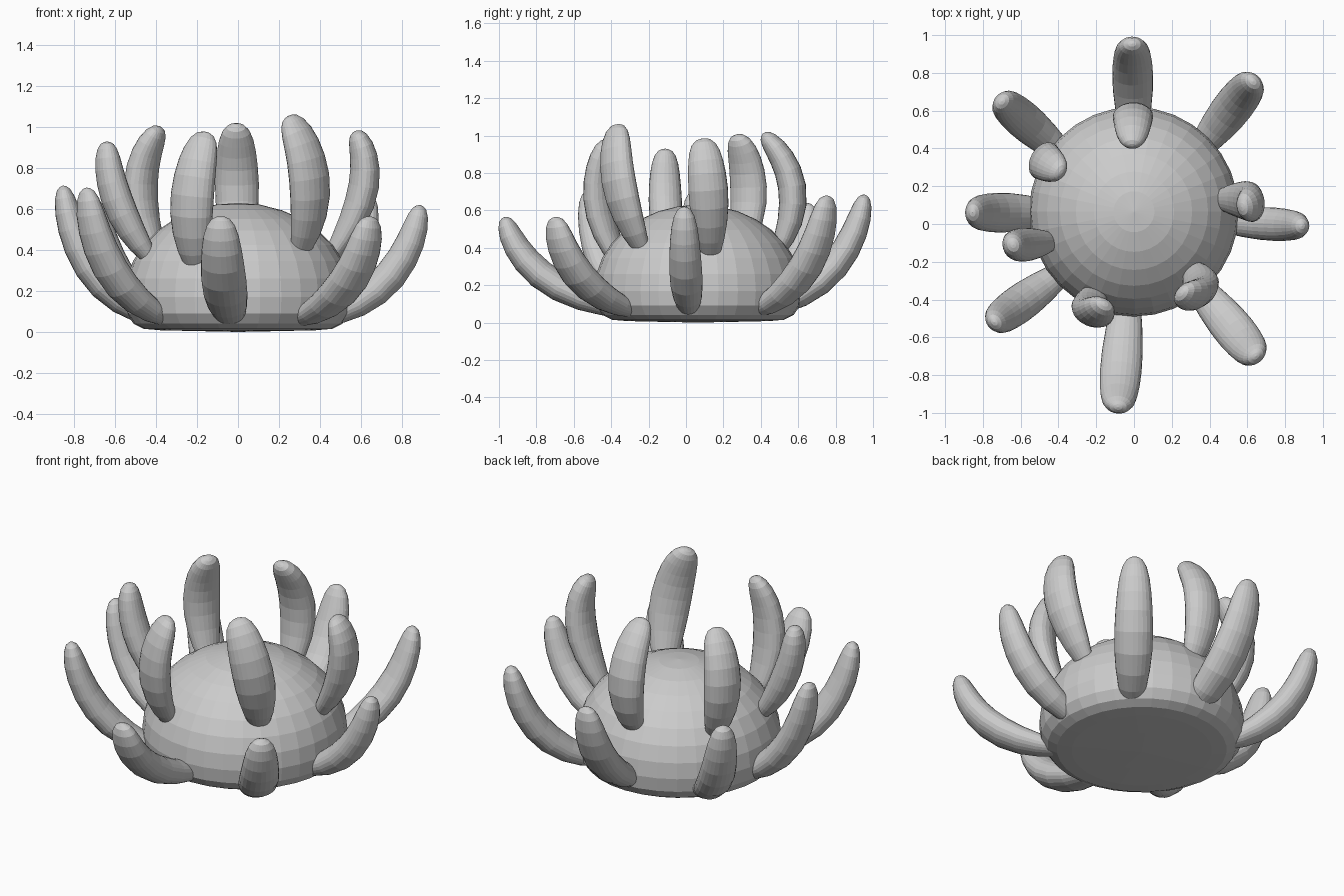
import bpy, bmesh, math
from mathutils import Vector

if "Cube" in bpy.data.objects:
    bpy.data.objects.remove(bpy.data.objects["Cube"])

CENTRE = Vector((0, 0.065, 0))


def make_object(name, bm):
    bmesh.ops.recalc_face_normals(bm, faces=bm.faces)
    mesh = bpy.data.meshes.new(name)
    bm.to_mesh(mesh)
    bm.free()
    obj = bpy.data.objects.new(name, mesh)
    bpy.context.collection.objects.link(obj)
    return obj


def skin(bm, rings, start, end):
    """Bridge rings of points and close both ends with a pole."""
    rows = [[bm.verts.new(p) for p in ring] for ring in rings]
    n = len(rows[0])
    for a, b in zip(rows, rows[1:]):
        for i in range(n):
            bm.faces.new((a[i], a[(i + 1) % n], b[(i + 1) % n], b[i]))
    for row, pole in ((rows[0], start), (rows[-1], end)):
        v = bm.verts.new(pole)
        for i in range(n):
            bm.faces.new((row[i], row[(i + 1) % n], v))


# Body: domed top, rounded rim and nearly flat underside
def body():
    R, Z, H, n = 0.555, 0.17, 0.46, 32
    profile = [(R * math.sin(k * math.pi / 16), Z + H * math.cos(k * math.pi / 16))
               for k in range(1, 9)]
    profile += [(0.545, 0.09), (0.51, 0.04), (0.46, 0.015), (0.38, 0.008), (0.2, 0.004)]
    rings = [[CENTRE + Vector((r * math.cos(2 * math.pi * i / n),
                               r * math.sin(2 * math.pi * i / n), z)) for i in range(n)]
             for r, z in profile]
    bm = bmesh.new()
    skin(bm, rings, CENTRE + Vector((0, 0, Z + H)), CENTRE)
    make_object("dome_body", bm)


# Tentacle: bent, slightly flattened cigar through base, middle and tip
TAPER = [(0.015, 0.35), (0.05, 0.55), (0.14, 0.73), (0.26, 0.88), (0.4, 0.98), (0.54, 1.0),
         (0.67, 0.96), (0.78, 0.89), (0.87, 0.79), (0.94, 0.63), (0.98, 0.42), (0.995, 0.2)]


def tentacle(name, base, mid, tip, width, thick, n=24):
    a, m, b = Vector(base), Vector(mid), Vector(tip)
    c = 2 * m - (a + b) / 2
    out = m - CENTRE
    side0 = Vector((-out.y, out.x, 0)).normalized()
    rings = []
    for t, s in TAPER:
        p = a * (1 - t) ** 2 + c * 2 * t * (1 - t) + b * t * t
        d = ((c - a) * (1 - t) + (b - c) * t).normalized()
        side = (side0 - d * side0.dot(d)).normalized()
        nor = d.cross(side)
        rings.append([p + side * (width * s * math.cos(2 * math.pi * i / n))
                      + nor * (thick * s * math.sin(2 * math.pi * i / n)) for i in range(n)])
    bm = bmesh.new()
    skin(bm, rings, a, b)
    make_object(name, bm)


body()

# Outer ring: base and tip, leaning outwards
outer = [
    ((0, 0.38, 0.06), (-0.01, 0.955, 0.685), 0.108),
    ((0.31, 0.35, 0.06), (0.63, 0.755, 0.68), 0.105),
    ((0.38, 0.02, 0.06), (0.89, -0.01, 0.62), 0.088),
    ((0.28, -0.26, 0.06), (0.645, -0.70, 0.565), 0.108),
    ((-0.03, -0.28, 0.06), (-0.085, -0.97, 0.565), 0.11),
    ((-0.33, -0.22, 0.06), (-0.74, -0.52, 0.705), 0.1),
    ((-0.38, 0.06, 0.06), (-0.855, 0.06, 0.715), 0.105),
    ((-0.33, 0.33, 0.06), (-0.70, 0.65, 0.64), 0.1),
]
for i, (a, b, w) in enumerate(outer):
    mid = [a[k] + (b[k] - a[k]) * (0.68, 0.68, 0.35)[k] for k in range(3)]
    tentacle(f"outer_tentacle_{i + 1}", a, mid, b, w, 0.078)

# Inner ring: base, middle and tip, curling upwards
inner = [
    ((0, 0.47, 0.35), (-0.005, 0.57, 0.70), (-0.01, 0.41, 1.01), 0.107),
    ((-0.38, 0.28, 0.36), (-0.475, 0.335, 0.70), (-0.38, 0.27, 1.0), 0.105),
    ((-0.42, -0.09, 0.35), (-0.585, -0.11, 0.63), (-0.64, -0.11, 0.93), 0.09),
    ((-0.20, -0.34, 0.30), (-0.225, -0.465, 0.64), (-0.155, -0.42, 0.975), 0.11),
    ((0.30, -0.23, 0.38), (0.35, -0.355, 0.73), (0.245, -0.365, 1.055), 0.112),
    ((0.44, 0.13, 0.35), (0.61, 0.12, 0.69), (0.57, 0.09, 0.98), 0.106),
]
for i, (a, m, b, w) in enumerate(inner):
    tentacle(f"inner_tentacle_{i + 1}", a, m, b, w, 0.075)
